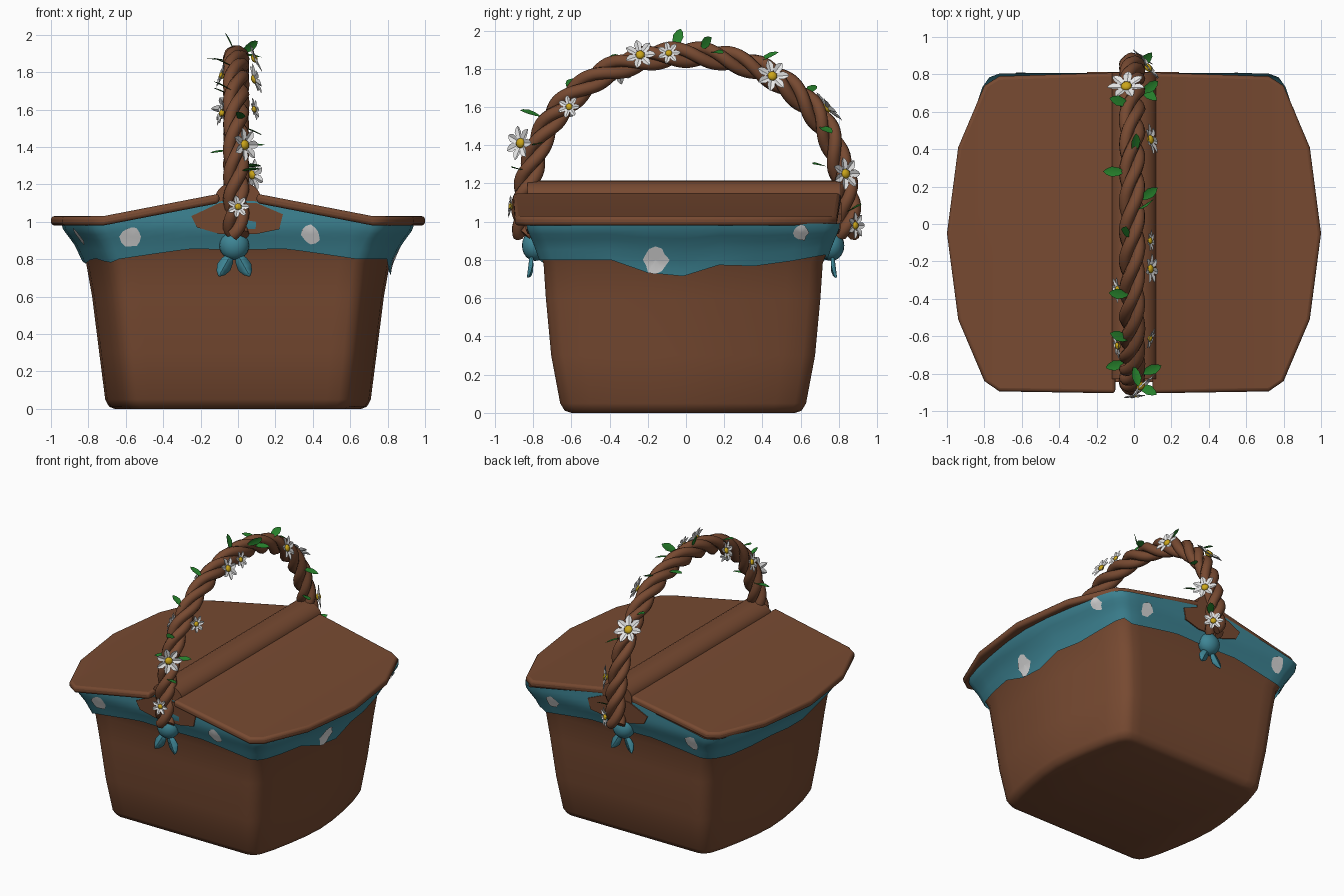
import bpy, bmesh, math, random
from mathutils import Vector, Matrix

if "Cube" in bpy.data.objects:
    bpy.data.objects.remove(bpy.data.objects["Cube"])
random.seed(4)

def mat(name, c):
    m = bpy.data.materials.new(name)
    m.diffuse_color = (*c, 1)
    m.use_nodes = True
    m.node_tree.nodes["Principled BSDF"].inputs["Base Color"].default_value = m.diffuse_color
    return m
BROWN = mat("wicker_brown", (0.185, 0.068, 0.031))
TEAL = mat("teal_cloth", (0.048, 0.235, 0.30))
SPOT = mat("spot_white", (0.72, 0.72, 0.72))
WHITE = mat("petal_white", (0.8, 0.8, 0.8))
YELLOW = mat("pollen_yellow", (0.6, 0.38, 0.01))
GREEN = mat("leaf_green", (0.02, 0.22, 0.025))

def add(name, verts, faces, m, angle=35, fix=True):
    me = bpy.data.meshes.new(name)
    me.from_pydata([tuple(v) for v in verts], [], faces)
    if fix:
        bm = bmesh.new()
        bm.from_mesh(me)
        bmesh.ops.recalc_face_normals(bm, faces=bm.faces)
        bm.to_mesh(me)
        bm.free()
    me.materials.append(m)
    ob = bpy.data.objects.new(name, me)
    bpy.context.collection.objects.link(ob)
    bpy.ops.object.select_all(action='DESELECT')
    ob.select_set(True)
    bpy.context.view_layer.objects.active = ob
    bpy.ops.object.shade_smooth_by_angle(angle=math.radians(angle))
    return ob

def lerp(table, t, k=1):
    # piecewise linear lookup, first column is the key
    if t <= table[0][0]: return table[0][k]
    for a, b in zip(table, table[1:]):
        if t <= b[0]:
            return a[k] + (b[k] - a[k]) * (t - a[0]) / (b[0] - a[0])
    return table[-1][k]

# Shared shape rules: plan outline, side profile (z, half x, half y), lid height
Q = [(.76, 1), (.82, .975), (.86, .91), (.905, .75), (.95, .5), (.985, .25), (1, 0)]
PROFILE = [(0, .66, .585), (.012, .69, .62), (.05, .71, .643), (.3, .742, .69),
           (.6, .78, .718), (.78, .812, .73), (.88, .86, .765), (.96, .92, .80), (1, .93, .805)]
CY = -.015
right = [(x, -y) for x, y in Q] + [(x, y) for x, y in Q[-2::-1]]
half = [(-.76 + .095 * i, -1) for i in range(16)] + right[:-1]
RING = half + [(-x, -y) for x, y in half]
N = len(RING)

def lid_z(x):
    return lerp([(.1, 1.15), (.72, 1.03)], abs(x))

def surf(p, z, off=0):
    return Vector((p[0] * (lerp(PROFILE, z) + off), p[1] * (lerp(PROFILE, z, 2) + off) + CY, z))

def loft(rows):
    return [(r * N + i, r * N + (i + 1) % N, (r + 1) * N + (i + 1) % N, (r + 1) * N + i)
            for r in range(rows - 1) for i in range(N)]

# Basket body
levels = [p[0] for p in PROFILE[:-1]]
vs = [surf(p, z) for z in levels for p in RING]
vs += [surf(p, lid_z(p[0] * .93) - .05) for p in RING]
n = len(levels) + 1
add("basket_body", vs, loft(n) + [tuple(range(N)), tuple(range((n - 1) * N, n * N))], BROWN, 50)

# Cloth trim with a wavy lower edge
def hem(p):
    x, y = p
    if abs(y) > .99:
        return lerp([(0, .85), (.3, .855), (.76, .80)], abs(x))
    if x < 0:
        return .79 + .015 * math.sin(y * 7)
    return lerp([(-1, .80), (-.5, .80), (-.28, .735), (0, .715), (.28, .78), (.55, .765), (1, .83)], y)
R = 8
vs = []
for r in range(R):
    for p in RING:
        b, t = hem(p), lid_z(p[0] * .93) - .04
        vs.append(surf(p, b + (t - b) * r / (R - 1), .016))
add("cloth_trim", vs, loft(R), TEAL, 50)

# White blotches on the cloth: axis, sign, position along side, height, radius
vs, fs = [], []
for ax, s, c, z, rad in [('y', -1, -.57, .92, .058), ('y', -1, .39, .93, .05), ('x', 1, -.16, .80, .068),
                         ('x', 1, .60, .94, .04), ('y', 1, .55, .92, .05), ('y', 1, -.6, .92, .055),
                         ('x', -1, -.5, .92, .045)]:
    base = len(vs)
    wob = [random.uniform(.8, 1.15) for _ in range(12)]
    for k in (0, .5, 1):
        for i in range(12):
            a = i * math.tau / 12
            u, h = c + math.cos(a) * rad * k * wob[i], z + math.sin(a) * rad * k * wob[i]
            hx, hy = lerp(PROFILE, h) + .023, lerp(PROFILE, h, 2) + .023
            if ax == 'y':
                vs.append((u, s * hy + CY, h))
            else:
                f = lerp([(q[1], q[0]) for q in Q[::-1]], abs(u - CY) / hy)
                vs.append((s * hx * f, u, h))
    for k in (0, 12):
        for i in range(12):
            j = (i + 1) % 12
            fs.append((base + k + i, base + k + j, base + k + 12 + j, base + k + 12 + i))
add("cloth_spots", vs, fs, SPOT)

# Two lids, sloping then flat, with rounded rims
for s, name in ((-1, "left_lid"), (1, "right_lid")):
    out = [(.1, -.905), (.72, -.895), (.8, -.84), (.94, -.51), (1, -.05), (.94, .41), (.8, .74), (.72, .79), (.1, .81)]
    vs = [(s * x, y, lid_z(x)) for x, y in out] + [(s * x, y, lid_z(x) - .05) for x, y in out]
    k = len(out)
    fs = [(0, 1, 7, 8), tuple(range(1, 8)), (k, k + 1, k + 7, k + 8), tuple(range(k + 1, k + 8))]
    fs += [(i, (i + 1) % k, (i + 1) % k + k, i + k) for i in range(k)]
    ob = add(name, vs, fs, BROWN, 40)
    bv = ob.modifiers.new("round_rim", 'BEVEL')
    bv.width, bv.segments, bv.angle_limit = .018, 3, math.radians(60)

# Centre ridge between the lids
arc = [(.12 * math.cos(i * math.pi / 12), 1.13 + .085 * math.sin(i * math.pi / 12)) for i in range(13)]
arc = [(.12, 1.06)] + arc + [(-.12, 1.06)]
k = len(arc)
vs = [(x, y, z) for y in (-.83, .81) for x, z in arc]
add("centre_ridge", vs, [tuple(range(k)), tuple(range(k, 2 * k))] +
    [(i, (i + 1) % k, (i + 1) % k + k, i + k) for i in range(k)], BROWN)

# Brown handle plates, bow knots and ribbon tails, front and back
def blade(vs, fs, base, d, side, length, width, cup=0):
    # pointed leaf shape with a raised midline
    d, side = Vector(d).normalized(), Vector(side).normalized()
    up = d.cross(side)
    b = len(vs)
    prof = [(0, .15), (.3, .8), (.6, 1), (.85, .6), (1, .03)]
    for t, w in prof:
        p = Vector(base) + d * length * t
        vs += [p - side * width * w / 2 + up * cup * width * w, p, p + side * width * w / 2 + up * cup * width * w]
    for i in range(4):
        for j in (0, 1):
            a = b + 3 * i + j
            fs.append((a, a + 1, a + 4, a + 3))

for s, name in ((-1, "front"), (1, "back")):
    shape = [(-.25, 1.03), (-.22, .97), (-.1, .935), (.1, .935), (.22, .96), (.24, 1.04), (.1, 1.10), (-.1, 1.10)]
    vs = [(x, s * (lerp(PROFILE, z, 2) + o) + CY, z) for o in (.0, .024) for x, z in shape]
    add(name + "_handle_plate", vs, [tuple(range(8)), tuple(range(8, 16))] +
        [(i, (i + 1) % 8, (i + 1) % 8 + 8, i + 8) for i in range(8)], BROWN, 50)
    bpy.ops.mesh.primitive_uv_sphere_add(segments=20, ring_count=12, radius=.08,
                                         location=(-.02, s * .775 + CY, .875))
    knot = bpy.context.object
    knot.name = name + "_bow_knot"
    knot.scale.y = .85
    knot.data.materials.append(TEAL)
    bpy.ops.object.shade_smooth_by_angle(angle=math.radians(40))
    vs, fs = [], []
    for t in (-1, 1):
        blade(vs, fs, (-.02 + t * .015, s * .79 + CY, .83), (t * .45, s * .1, -.8), (.8, 0, t * .45), .14, .07, .2 * s)
    ob = add(name + "_ribbon_tails", vs, fs, TEAL, fix=False)
    ob.modifiers.new("thickness", 'SOLIDIFY').thickness = .012

# Braided arch handle: three twisted strands
ARCH = [(-.84, .93), (-.845, 1.1), (-.81, 1.28), (-.735, 1.48), (-.61, 1.64), (-.43, 1.775), (-.22, 1.85), (0, 1.875)]
ARCH += [(-y, z) for y, z in ARCH[-2::-1]]

def arch(t):
    f = t * (len(ARCH) - 1)
    i = min(int(f), len(ARCH) - 2)
    g = f - i
    p = [Vector((-.01, *ARCH[min(max(i + k, 0), len(ARCH) - 1)])) for k in (-1, 0, 1, 2)]
    return .5 * (2 * p[1] + (p[2] - p[0]) * g + (2 * p[0] - 5 * p[1] + 4 * p[2] - p[3]) * g * g
                 + (3 * p[1] - p[0] - 3 * p[2] + p[3]) * g ** 3)

for st in range(3):
    cu = bpy.data.curves.new("handle_strand", 'CURVE')
    cu.dimensions, cu.bevel_depth, cu.bevel_resolution, cu.use_fill_caps = '3D', .034, 2, True
    sp = cu.splines.new('POLY')
    M = 140
    sp.points.add(M)
    for i in range(M + 1):
        t = i / M
        tan = (arch(min(t + .005, 1)) - arch(max(t - .005, 0))).normalized()
        X = Vector((1, 0, 0))
        a = t * 6.5 * math.tau + st * math.tau / 3
        sp.points[i].co = (*(arch(t) + .037 * (X * math.cos(a) + tan.cross(X) * math.sin(a))), 1)
    ob = bpy.data.objects.new("handle_strand_%d" % (st + 1), cu)
    bpy.context.collection.objects.link(ob)
    bpy.ops.object.select_all(action='DESELECT')
    ob.select_set(True)
    bpy.context.view_layer.objects.active = ob
    bpy.ops.object.convert(target='MESH')
    ob = bpy.context.object
    ob.data.materials.clear()
    ob.data.materials.append(BROWN)
    bpy.ops.object.shade_smooth_by_angle(angle=math.radians(60))

# Daisies: position, facing, radius
FLOWERS = [(.03, -.86, 1.41, .7, -.7, .1, .09), (0, -.91, 1.08, .1, -1, .1, .06), (.08, -.61, 1.60, .9, -.3, .2, .06),
           (.08, -.24, 1.87, .9, 0, .4, .08), (.08, -.09, 1.88, .9, 0, .3, .06), (.08, .45, 1.76, .9, .2, .3, .085),
           (-.04, .73, 1.59, -.1, .7, .65, .1), (.07, .83, 1.25, .8, .6, .1, .085), (.04, .88, .98, .6, .8, 0, .07),
           (-.08, -.35, 1.78, -.95, -.1, .3, .07), (-.08, -.65, 1.58, -.95, -.2, .2, .07)]
pv, pf = [], []
bm = bmesh.new()
for x, y, z, nx, ny, nz, r in FLOWERS:
    rot = Vector((nx, ny, nz)).to_track_quat('Z', 'Y').to_matrix()
    c = Vector((x, y, z))
    for i in range(7):
        a = i * math.tau / 7
        d = rot @ Vector((math.cos(a), math.sin(a), .2))
        blade(pv, pf, c + d * r * .15, d, rot @ Vector((-math.sin(a), math.cos(a), 0)), r * .9, r * .5, .2)
    bmesh.ops.create_icosphere(bm, subdivisions=2, radius=r * .3,
                               matrix=Matrix.Translation(c + rot @ Vector((0, 0, r * .1))) @ rot.to_4x4() @ Matrix.Diagonal((1, 1, .7, 1)))
add("daisy_petals", pv, pf, WHITE, fix=False)
centres = add("daisy_centres", [], [], YELLOW, fix=False)
for f in bm.faces: f.smooth = True
bm.to_mesh(centres.data)
bm.free()

# Leaves: base, direction
LEAVES = [(0, -.76, 1.55, .2, -1, .3), (.04, -.80, 1.40, 1, .4, .1), (-.03, -.62, 1.70, -.8, .3, .4),
          (-.03, -.38, 1.83, -.9, .1, .4), (-.02, -.06, 1.91, -.3, .2, .6), (.02, .08, 1.91, .8, .5, .5),
          (.03, .13, 1.89, .9, .6, -.1), (-.05, .28, 1.86, -1, 0, .1), (0, .38, 1.84, .1, .9, .4),
          (.04, .70, 1.50, .7, .5, -.3), (.03, .73, 1.29, .8, -.6, .1), (.02, .84, 1.05, .6, .6, .3),
          (-.04, -.74, 1.38, -.8, -.2, -.1), (-.03, .64, 1.67, -.9, .3, .4), (.02, -.86, 1.27, .8, -.4, .1)]
vs, fs = [], []
for x, y, z, dx, dy, dz in LEAVES:
    d = Vector((dx, dy, dz))
    ref = Vector((.5, 0, 1)) if abs(dz) < .5 else Vector((1, 0, .3))
    blade(vs, fs, (x, y, z), d, ref.cross(d), .115, .055, .12)
add("handle_leaves", vs, fs, GREEN, fix=False)
